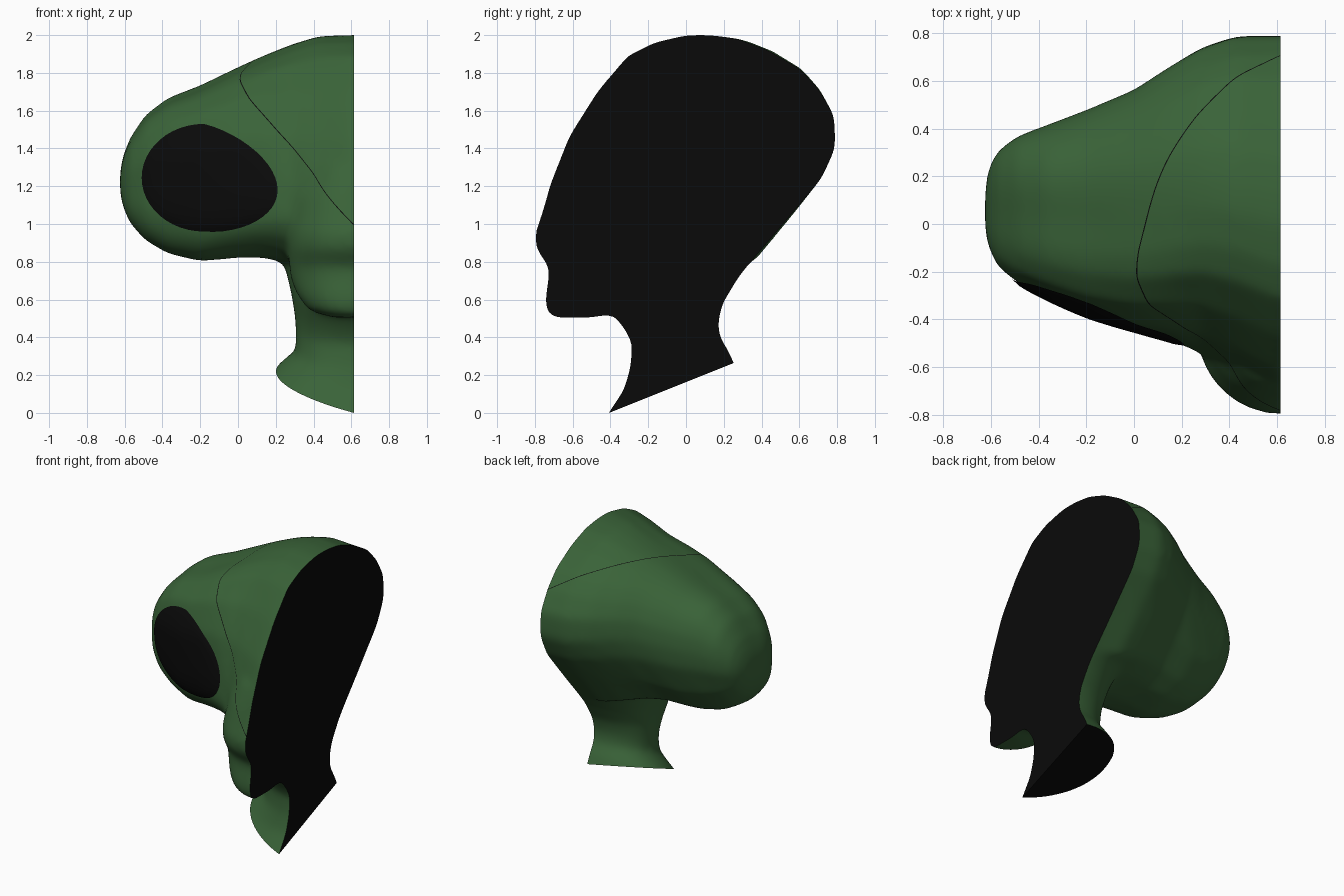
import bpy, bmesh, math
from mathutils import Vector
from mathutils.bvhtree import BVHTree

if "Cube" in bpy.data.objects:
    bpy.data.objects.remove(bpy.data.objects["Cube"])

CUT = 0.615  # cut side of the half head


def material(name, rgb):
    m = bpy.data.materials.new(name)
    m.diffuse_color = (*rgb, 1)
    m.use_nodes = True
    m.node_tree.nodes["Principled BSDF"].inputs["Base Color"].default_value = m.diffuse_color
    return m


green = material("green_skin", (0.042, 0.125, 0.04))
black = material("black", (0.003, 0.003, 0.003))


def power_cs(a, p):
    """Superellipse cosine and sine."""
    c, s = math.cos(a), math.sin(a)
    return math.copysign(abs(c) ** (2 / p), c), math.copysign(abs(s) ** (2 / p), s)


def loft(bm, rings):
    """Closed skin through a series of rings with equal point counts."""
    vs = [[bm.verts.new(p) for p in r] for r in rings]
    n = len(rings[0])
    faces = [bm.faces.new((a[i], a[(i + 1) % n], b[(i + 1) % n], b[i]))
             for a, b in zip(vs, vs[1:]) for i in range(n)]
    faces += [bm.faces.new(vs[0]), bm.faces.new(vs[-1])]
    bmesh.ops.recalc_face_normals(bm, faces=faces)


def oval(yf, zf, yb, zb, hw, power=2.0, n=32):
    """Tilted oval ring from a front to a back point, centred on the cut."""
    pts = []
    for i in range(n):
        c, s = power_cs(i * math.tau / n, power)
        k = (c + 1) / 2
        pts.append((CUT + hw * s, yf + (yb - yf) * k, zf + (zb - zf) * k))
    return pts


# cranium: centre profile morphing into the rounded eye lobe
profile = [(-.76, 1.0), (-.72, 1.2), (-.62, 1.46), (-.47, 1.70), (-.31, 1.89),
           (-.17, 1.96), (0, 2), (.13, 2), (.27, 1.98), (.43, 1.92), (.6, 1.82),
           (.7, 1.71), (.78, 1.57), (.785, 1.4), (.71, 1.24), (.51, 1.0),
           (.33, .79), (.1, .76), (-.15, .74), (-.4, .75), (-.57, .81), (-.70, .9)]


def fit(v, lo, hi):
    a, b = min(v), max(v)
    return [lo + (x - a) / (b - a) * (hi - lo) for x in v]


U = fit([p[0] for p in profile], -1, 1)
V = fit([p[1] for p in profile], -1, 1)
# lobe outline: steep front where the eye sits, underside rising to the back
lobe = []
for u, v in zip(U, V):
    c, s = power_cs(math.atan2(v, u), 3.3 if u < 0 else 2.1)
    lobe.append((c, s + (.3 * c if c > 0 else .05 * c)))
# x, top z, bottom z, front y, back y, share of the centre profile
slices = [(.80, 2.0, .74, -.765, .79, 1), (.61, 2.0, .74, -.765, .79, 1),
          (.43, 1.995, .75, -.655, .79, .97), (.28, 1.95, .79, -.545, .74, .82),
          (.13, 1.89, .82, -.475, .65, .55), (0, 1.83, .82, -.435, .565, .32),
          (-.2, 1.735, .80, -.37, .48, .1), (-.37, 1.67, .84, -.30, .415, 0),
          (-.49, 1.58, .91, -.245, .37, 0), (-.57, 1.46, 1.0, -.18, .31, 0),
          (-.61, 1.36, 1.09, -.10, .24, 0), (-.625, 1.27, 1.17, -.02, .14, 0)]
rings = []
for x, zt, zb, yf, yb, w in slices:
    ys = fit([w * u + (1 - w) * p[0] for u, p in zip(U, lobe)], yf, yb)
    zs = fit([w * v + (1 - w) * p[1] for v, p in zip(V, lobe)], zb, zt)
    rings.append([(x, y, z) for y, z in zip(ys, zs)])
bm = bmesh.new()
loft(bm, rings)

# jaw, mouth and nose
loft(bm, [oval(yf, z, yb, z, hw) for z, hw, yf, yb in [
    (.505, .12, -.70, -.5), (.54, .24, -.745, -.3), (.62, .30, -.745, -.2),
    (.70, .335, -.73, -.1), (.77, .345, -.725, -.1), (.87, .35, -.795, -.1),
    (.95, .35, -.80, -.1), (1.02, .34, -.775, -.1), (1.15, .32, -.735, -.1),
    (1.3, .25, -.68, -.1)]])

# neck flaring out to the slanted base
loft(bm, [oval(*r, power=2.2) for r in [
    (-.48, -.12, .30, .16, .54), (-.41, .0, .26, .25, .485),
    (-.33, .12, .225, .33, .42), (-.295, .24, .18, .40, .31),
    (-.285, .37, .17, .48, .31), (-.33, .45, .195, .58, .315),
    (-.42, .56, .28, .72, .335), (-.45, .7, .40, .87, .37),
    (-.4, .9, .5, 1.0, .38)]])

# nostril bump
bmesh.ops.create_icosphere(bm, subdivisions=2, radius=.04)
bmesh.ops.translate(bm, verts=bm.verts[-42:], vec=(.51, -.68, 1.12))

me = bpy.data.meshes.new("half_head")
bm.to_mesh(me)
bm.free()
head = bpy.data.objects.new("half_head", me)
bpy.context.collection.objects.link(head)
bpy.context.view_layer.objects.active = head
head.select_set(True)

# fuse the parts into one smooth skin
rm = head.modifiers.new("fuse", 'REMESH')
rm.mode, rm.voxel_size = 'VOXEL', 0.022
sm = head.modifiers.new("soften", 'SMOOTH')
sm.factor, sm.iterations = 0.5, 18
for name in ("fuse", "soften"):
    bpy.ops.object.modifier_apply(modifier=name)

bm = bmesh.new()
bm.from_mesh(head.data)
for f in bm.faces:
    f.smooth, f.material_index = True, 0


def slice_mesh(co, no, clear):
    """Cut along a plane; when clearing, close the cut with a flat black cap."""
    bmesh.ops.bisect_plane(bm, geom=bm.verts[:] + bm.edges[:] + bm.faces[:],
                           plane_co=co, plane_no=no, clear_outer=clear)
    if clear:
        rim = [e for e in bm.edges if e.is_boundary]
        for f in bmesh.ops.holes_fill(bm, edges=rim, sides=0)["faces"]:
            f.smooth, f.material_index = False, 1


# flat side, neck base and the thin dark seam
slice_mesh((CUT, 0, 0), (1, 0, 0), True)
slice_mesh((CUT, -.4, .003), (-.2, .4, -1), True)
seam_co = Vector((CUT, -.77, 1.0))
seam_no = Vector((0, 1.47, .7)).cross(Vector((-.66, .52, .79))).normalized()
for side in (-1, 1):
    slice_mesh(seam_co + seam_no * .002 * side, seam_no, False)
for f in bm.faces:
    if abs((f.calc_center_median() - seam_co).dot(seam_no)) < .002:
        f.material_index = 1
tree = BVHTree.FromBMesh(bm)
bmesh.ops.split_edges(bm, edges=[e for e in bm.edges if len(e.link_faces) == 2
                                 and e.link_faces[0].smooth != e.link_faces[1].smooth])
bm.to_mesh(head.data)
bm.free()
head.data.materials.append(green)
head.data.materials.append(black)

# large egg-shaped eye, draped over the lobe with a slight bulge
bm = bmesh.new()
N, R = 48, 12
loops = []
for j in range(1, R + 1):
    r, loop = j / R, []
    for i in range(N):
        c, s = math.cos(i * math.tau / N), math.sin(i * math.tau / N)
        k = max(c, 0)
        x = -.18 + r * c * (.39 if c > 0 else .33)
        z = 1.245 + r * (-.065 * k + .285 * s * (1 - .12 * k))
        hit = tree.ray_cast(Vector((x, -3, z)), Vector((0, 1, 0)))[0]
        y = hit.y if hit else -.2
        loop.append(bm.verts.new((x, y - .006 - .02 * math.sqrt(1 - r * r), z)))
    loops.append(loop)
bm.faces.new(loops[0])
for a, b in zip(loops, loops[1:]):
    for i in range(N):
        bm.faces.new((a[i], b[i], b[(i + 1) % N], a[(i + 1) % N]))
for f in bm.faces:
    f.smooth = True
bmesh.ops.recalc_face_normals(bm, faces=bm.faces[:])
if sum(f.normal.y for f in bm.faces) > 0:
    bmesh.ops.reverse_faces(bm, faces=bm.faces[:])
me = bpy.data.meshes.new("eye")
bm.to_mesh(me)
bm.free()
me.materials.append(black)
bpy.context.collection.objects.link(bpy.data.objects.new("eye", me))
